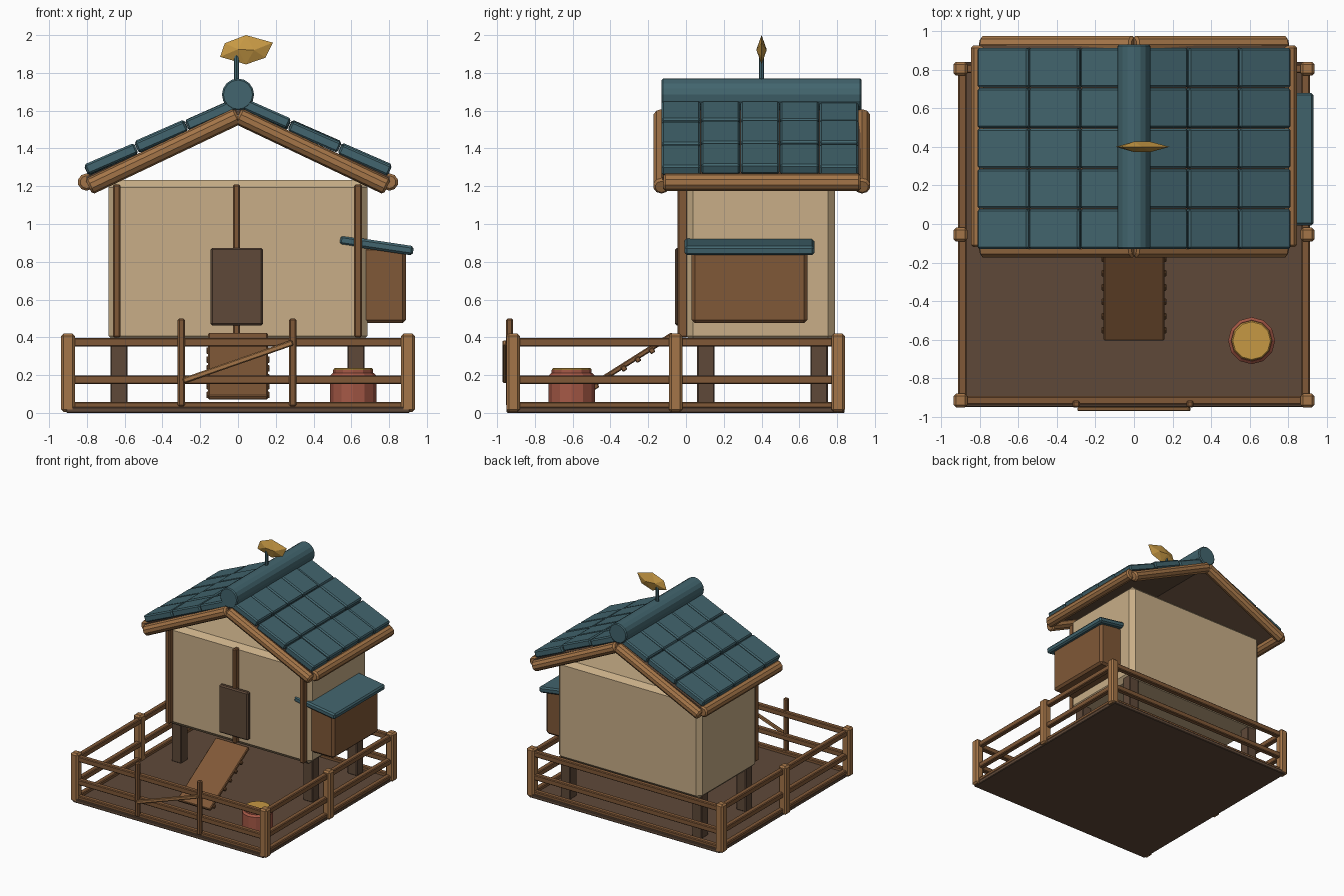
import bpy, bmesh, math, random
from mathutils import Vector, Matrix

if "Cube" in bpy.data.objects:
    bpy.data.objects.remove(bpy.data.objects["Cube"])

random.seed(4)


def material(name, rgb):
    m = bpy.data.materials.new(name)
    m.diffuse_color = [((c / 255 + 0.055) / 1.055) ** 2.4 for c in rgb] + [1]
    m.use_nodes = True
    m.node_tree.nodes["Principled BSDF"].inputs["Base Color"].default_value = m.diffuse_color
    return m


TAN = material("tan_plaster", (200, 174, 135))
OAK = material("light_oak", (164, 117, 72))
BROWN = material("brown_wood", (128, 88, 55))
DARK = material("dark_wood", (95, 73, 57))
TEAL = material("teal_tile", (66, 101, 110))
RED = material("red_clay", (165, 88, 70))
GOLD = material("golden", (198, 152, 68))


def finish(name, bm, mat, bevel=0.0):
    bmesh.ops.recalc_face_normals(bm, faces=bm.faces[:])
    me = bpy.data.meshes.new(name)
    bm.to_mesh(me)
    bm.free()
    me.materials.append(mat)
    ob = bpy.data.objects.new(name, me)
    bpy.context.collection.objects.link(ob)
    if bevel:
        mod = ob.modifiers.new("bevel", "BEVEL")
        mod.width, mod.segments = bevel, 1
    return ob


def box(name, x, y, z, mat, bevel=0.006, rot=None):
    """Box from (min, max) pairs; rot turns it about its own centre."""
    bm = bmesh.new()
    c = Vector([(a + b) / 2 for a, b in (x, y, z)])
    s = [b - a for a, b in (x, y, z)]
    mtx = Matrix.Translation(c) @ (rot or Matrix.Identity(4)) @ Matrix.Diagonal((*s, 1))
    bmesh.ops.create_cube(bm, size=1, matrix=mtx)
    return finish(name, bm, mat, bevel)


def plank(name, p, q, width, thick, mat, bevel=0.006):
    """Box running from p to q, width measured sideways, thick upwards."""
    p, q = Vector(p), Vector(q)
    d = (q - p).normalized()
    side = d.cross(Vector((0, 0, 1))).normalized()
    up = side.cross(d)
    rot = Matrix((d, side, up)).transposed().to_4x4()
    bm = bmesh.new()
    bmesh.ops.create_cube(bm, size=1, matrix=Matrix.Translation((p + q) / 2) @ rot
                          @ Matrix.Diagonal(((q - p).length, width, thick, 1)))
    return finish(name, bm, mat, bevel)


def rod(name, p, q, r, mat, sides=10, bevel=0.0, r2=None):
    p, q = Vector(p), Vector(q)
    rot = (q - p).to_track_quat('Z', 'Y').to_matrix().to_4x4()
    bm = bmesh.new()
    bmesh.ops.create_cone(bm, cap_ends=True, segments=sides, radius1=r,
                          radius2=r if r2 is None else r2, depth=(q - p).length,
                          matrix=Matrix.Translation((p + q) / 2) @ rot)
    ob = finish(name, bm, mat, bevel)
    if bevel:
        ob.modifiers["bevel"].limit_method = 'ANGLE'
        ob.modifiers["bevel"].angle_limit = math.radians(60)
    return ob


# Yard floor
box("yard_floor", (-0.91, 0.91), (-0.95, 0.84), (0.0, 0.032), DARK, 0.005)

# Fence posts and rails
for x in (-0.9, 0.9):
    for y in (-0.915, -0.055, 0.805):
        box("fence_post", (x - 0.036, x + 0.036), (y - 0.036, y + 0.036), (0.005, 0.42), OAK, 0.013)
for z in (0.042, 0.175, 0.374):
    h = 0.016 if z < 0.1 else 0.023
    for x in (-0.89, 0.89):
        box("side_rail", (x - 0.022, x + 0.022), (-0.9, 0.8), (z - h, z + h), BROWN)
    for y in (-0.915, 0.805):
        box("cross_rail", (-0.88, 0.88), (y - 0.022, y + 0.022), (z - h, z + h), BROWN)

# Gate uprights and brace
for x in (-0.3, 0.29):
    box("gate_post", (x - 0.019, x + 0.019), (-0.952, -0.915), (0.035, 0.5), BROWN, 0.008)
plank("gate_brace", (-0.29, -0.96, 0.17), (0.29, -0.96, 0.372), 0.022, 0.03, OAK)

# House legs and body
for x in (-0.63, 0.625):
    for y in (0.105, 0.705):
        box("house_leg", (x - 0.046, x + 0.046), (y - 0.046, y + 0.046), (0.03, 0.42), DARK)
box("house_body", (-0.685, 0.685), (0.0, 0.79), (0.37, 1.232), TAN, 0.038)

# Front timber trim and hatch door
for x, w in ((-0.642, 0.021), (0.636, 0.021), (-0.008, 0.018)):
    box("front_trim", (x - w, x + w), (-0.045, 0.01), (0.4, 1.21), BROWN, 0.008)
box("hatch_door", (-0.145, 0.132), (-0.057, -0.015), (0.462, 0.874), DARK, 0.01)

# Entry ramp with rungs
low, high = Vector((0, -0.6, 0.08)), Vector((0, -0.07, 0.415))
plank("ramp", low, high, 0.315, 0.028, BROWN)
for i in range(6):
    c = low.lerp(high, 0.08 + i * 0.14) + Vector((0, 0.006, -0.012))
    box("ramp_rung", (-0.168, 0.168), (c.y - 0.014, c.y + 0.014), (c.z - 0.014, c.z + 0.014),
        BROWN, 0.004, Matrix.Rotation(math.radians(32), 4, 'X'))

# Nest box with sloping lid
box("nest_box", (0.66, 0.89), (0.03, 0.642), (0.475, 0.88), BROWN, 0.018)
box("nest_lid", (0.535, 0.93), (-0.008, 0.68), (0.862, 0.912), TEAL, 0.012,
    Matrix.Rotation(math.radians(8.5), 4, 'Y'))

# Roof: boards, timber edges and overlapping tiles on both slopes
for s in (-1, 1):
    plank("roof_board", (0, 0.4, 1.595), (s * 0.8, 0.4, 1.235), 1.05, 0.03, DARK, 0)
    for y in (-0.13, 0.932):
        rod("gable_beam", (0, y, 1.572), (s * 0.79, y, 1.197), 0.045, OAK, 10, 0.012)
    rod("eave_beam", (s * 0.802, -0.12, 1.222), (s * 0.802, 0.925, 1.222), 0.046, OAK, 10, 0.012)
    for col in range(3):
        x0, x1 = 0.01 + col * 0.265, 0.27 + col * 0.267
        z0 = 1.668 - col * 0.119
        for row in range(5):
            y = -0.026 + row * 0.209
            j = random.uniform(-0.007, 0.007)
            plank("roof_tile", (s * x0, y, z0 - 0.028 + j), (s * x1, y, z0 - 0.143 + j),
                  0.206, 0.058, TEAL, 0.01)

# Ridge cap
rod("ridge_cap", (0, -0.13, 1.685), (0, 0.93, 1.685), 0.085, TEAL, 16, 0.008)

# Weather vane: pole and faceted golden ornament
rod("vane_pole", (-0.008, 0.4, 1.75), (-0.008, 0.4, 1.9), 0.014, TEAL, 8)
bm = bmesh.new()
outline = [(-0.095, 1.885), (-0.07, 1.957), (0.042, 2.0), (0.185, 1.96), (0.145, 1.88), (0.042, 1.845)]
for px, pz in outline:
    bm.verts.new((px, 0.4, pz))
for y in (0.373, 0.427):
    bm.verts.new((0.0, y, 1.925))
    bm.verts.new((0.085, y, 1.92))
bmesh.ops.convex_hull(bm, input=bm.verts[:])
finish("vane_ornament", bm, GOLD)

# Feed tub
rod("tub_body", (0.61, -0.605, 0.03), (0.61, -0.605, 0.212), 0.122, RED, 12, 0.015)
rod("tub_rim", (0.61, -0.605, 0.2), (0.61, -0.605, 0.226), 0.106, RED, 12)
rod("tub_feed", (0.61, -0.605, 0.21), (0.61, -0.605, 0.238), 0.104, GOLD, 12, 0.006)
